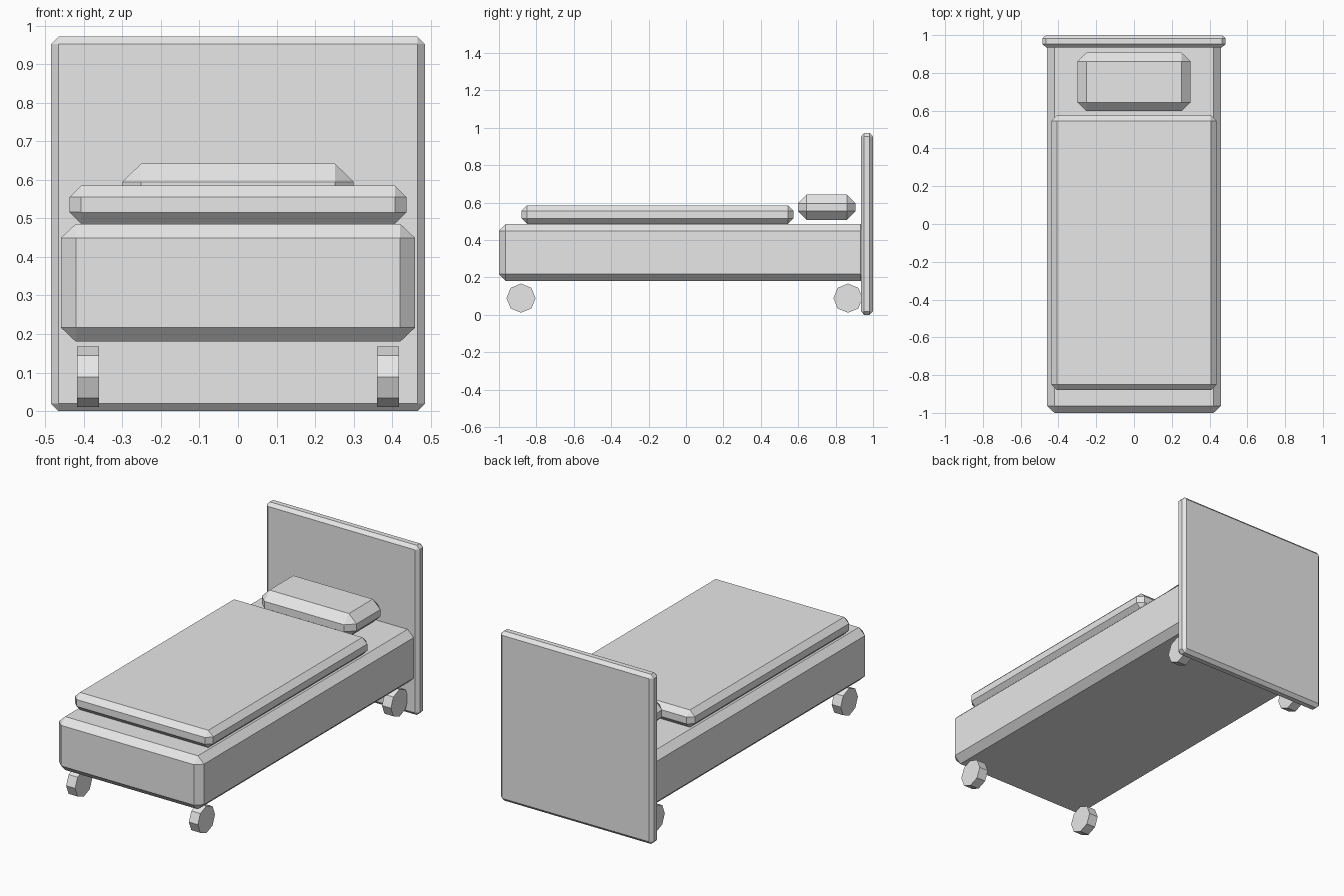
import bpy, bmesh, math
from mathutils import Matrix

if "Cube" in bpy.data.objects:
    bpy.data.objects.remove(bpy.data.objects["Cube"])

grey = bpy.data.materials.new("light_grey")
grey.diffuse_color = (0.8, 0.8, 0.8, 1)
grey.use_nodes = True
grey.node_tree.nodes["Principled BSDF"].inputs["Base Color"].default_value = grey.diffuse_color


def add_object(name, bm):
    bmesh.ops.recalc_face_normals(bm, faces=bm.faces)
    mesh = bpy.data.meshes.new(name)
    bm.to_mesh(mesh)
    bm.free()
    mesh.materials.append(grey)
    obj = bpy.data.objects.new(name, mesh)
    bpy.context.collection.objects.link(obj)
    return obj


def chamfered_box(name, lo, hi, inset):
    """Box with a flat chamfer on every edge; inset is the chamfer per axis."""
    half = [(b - a) / 2 for a, b in zip(lo, hi)]
    mid = [(a + b) / 2 for a, b in zip(lo, hi)]
    bm = bmesh.new()
    # Each corner becomes three points, one on each adjoining face
    for sx in (-1, 1):
        for sy in (-1, 1):
            for sz in (-1, 1):
                for face_axis in range(3):
                    bm.verts.new([
                        m + s * (h - (0 if i == face_axis else c))
                        for i, (m, s, h, c) in enumerate(zip(mid, (sx, sy, sz), half, inset))])
    hull = bmesh.ops.convex_hull(bm, input=bm.verts)
    bmesh.ops.dissolve_limit(bm, angle_limit=math.radians(1), verts=bm.verts, edges=bm.edges)
    return add_object(name, bm)


def wheel(name, x, y):
    bm = bmesh.new()
    bmesh.ops.create_cone(bm, cap_ends=True, segments=8, radius1=0.078, radius2=0.078,
                          depth=0.057,
                          matrix=Matrix.Translation((x, y, 0.089)) @ Matrix.Rotation(math.pi / 2, 4, 'Y'))
    return add_object(name, bm)


# Bed body and bedding
chamfered_box("mattress_base", (-0.46, -1.0, 0.18), (0.46, 0.97, 0.486), (0.039, 0.036, 0.037))
chamfered_box("blanket", (-0.438, -0.88, 0.486), (0.438, 0.575, 0.585), (0.031, 0.03, 0.03))
chamfered_box("pillow", (-0.30, 0.598, 0.508), (0.30, 0.907, 0.642), (0.048, 0.046, 0.047))

# Headboard
chamfered_box("headboard", (-0.485, 0.935, 0.0), (0.485, 1.0, 0.972), (0.019, 0.018, 0.019))

# Wheels
for side, x in (("left", -0.389), ("right", 0.389)):
    for end, y in (("front", -0.882), ("back", 0.866)):
        wheel(f"{end}_{side}_wheel", x, y)
